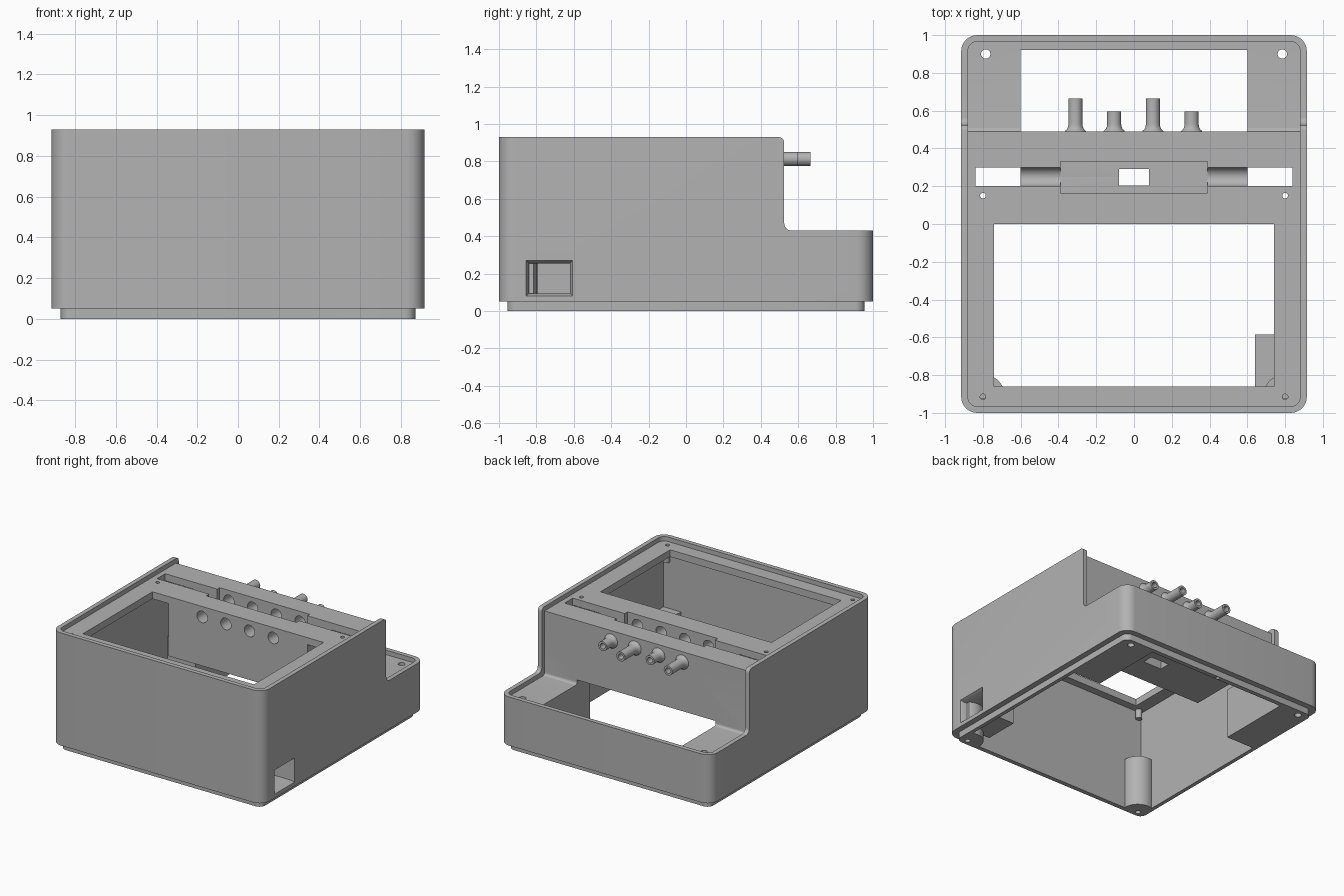
import bpy, bmesh
from math import pi, radians, tan
from mathutils import Vector, Matrix

default = bpy.data.objects.get("Cube")
if default:
    bpy.data.objects.remove(default, do_unlink=True)

grey = bpy.data.materials.new("plain grey")
grey.use_nodes = True
colour = (0.45, 0.45, 0.45, 1)
grey.diffuse_color = colour
grey.node_tree.nodes["Principled BSDF"].inputs["Base Color"].default_value = colour


def finish(bm, name):
    bmesh.ops.recalc_face_normals(bm, faces=bm.faces[:])
    mesh = bpy.data.meshes.new(name)
    bm.to_mesh(mesh)
    bm.free()
    mesh.materials.append(grey)
    obj = bpy.data.objects.new(name, mesh)
    bpy.context.collection.objects.link(obj)
    return obj


def rounded(corners, steps=8):
    """Polygon of (a, b, radius) corners with each corner filleted."""
    out = []
    for i, (a, b, r) in enumerate(corners):
        p = Vector((a, b))
        if not r:
            out.append(p)
            continue
        u = (Vector(corners[i - 1][:2]) - p).normalized()
        v = (Vector(corners[(i + 1) % len(corners)][:2]) - p).normalized()
        d = r / tan(u.angle(v) / 2)
        centre = p + (u + v).normalized() * (r * r + d * d) ** 0.5
        s, e = p + u * d - centre, p + v * d - centre
        sweep = e.angle_signed(s)
        for k in range(steps + 1):
            out.append(centre + Matrix.Rotation(sweep * k / steps, 2) @ s)
    return out


def prism(name, points, axis, lo, hi):
    """Extrude a (y, z) outline along x or an (x, y) outline along z."""
    bm = bmesh.new()
    place = (lambda p, t: (t, p[0], p[1])) if axis == "x" else (lambda p, t: (p[0], p[1], t))
    face = bm.faces.new([bm.verts.new(place(p, lo)) for p in points])
    top = bmesh.ops.extrude_face_region(bm, geom=[face])["geom"]
    shift = Vector(place((0, 0), hi - lo))
    bmesh.ops.translate(bm, vec=shift, verts=[g for g in top if isinstance(g, bmesh.types.BMVert)])
    return finish(bm, name)


def rect(x0, x1, y0, y1, r=0):
    return rounded([(x0, y0, r), (x1, y0, r), (x1, y1, r), (x0, y1, r)])


def box(name, x0, x1, y0, y1, z0, z1):
    return prism(name, rect(x0, x1, y0, y1), "z", z0, z1)


def rod(name, r, start, end, sides=32):
    bm = bmesh.new()
    a, b = Vector(start), Vector(end)
    turn = (b - a).to_track_quat("Z", "Y").to_matrix().to_4x4()
    bmesh.ops.create_cone(bm, cap_ends=True, segments=sides, radius1=r, radius2=r,
                          depth=(b - a).length, matrix=Matrix.Translation((a + b) / 2) @ turn)
    return finish(bm, name)


def combine(obj, tool, operation="DIFFERENCE"):
    mod = obj.modifiers.new("bool", "BOOLEAN")
    mod.operation, mod.solver, mod.object = operation, "EXACT", tool
    bpy.context.view_layer.objects.active = obj
    bpy.ops.object.modifier_apply(modifier=mod.name)
    bpy.data.objects.remove(tool, do_unlink=True)


# Stepped outer case with rounded vertical corners
side = rounded([(-1.1, 0.05, 0), (1.1, 0.05, 0), (1.1, 0.43, 0), (0.525, 0.43, 0.04),
                (0.525, 0.93, 0.03), (-1.1, 0.93, 0)])
case = prism("case", side, "x", -1, 1)
combine(case, prism("plan", rect(-0.915, 0.915, -1, 1, 0.085), "z", -0.1, 1.2), "INTERSECT")

# Inset lip under the case
combine(case, prism("lip", rect(-0.87, 0.87, -0.955, 0.955, 0.05), "z", 0, 0.1), "UNION")

# Recess that leaves a raised rim along the stepped top
step = rounded([(-1.1, 0.895, 0), (0.49, 0.895, 0), (0.49, 0.395, 0.02), (1.1, 0.395, 0),
                (1.1, 1.2, 0), (-1.1, 1.2, 0)])
recess = prism("recess", step, "x", -1, 1)
combine(recess, prism("recess_plan", rect(-0.88, 0.88, -0.965, 0.965, 0.05), "z", 0, 1.3), "INTERSECT")
combine(case, recess)

# Hollow interior, display window, and rear opening
hollows = [(-0.84, 0.84, -0.92, 0, -0.1, 0.84),
           (-0.74, 0.74, -0.86, 0, 0.5, 1),
           (-0.6, 0.6, -0.1, 0.92, -0.1, 0.43),
           (-0.6, 0.6, 0.49, 0.92, 0.3, 0.6)]
for s in (-1, 1):
    x0, x1 = sorted((s * 0.6, s * 0.84))
    hollows += [(x0, x1, -0.1, 0.33, -0.1, 0.84), (x0, x1, -0.1, 0.41, 0.395, 0.84)]

# Top pocket with its through window, and the long slots beside it
hollows += [(-0.39, 0.39, 0.165, 0.33, 0.72, 1),
            (-0.08, 0.08, 0.205, 0.29, 0.3, 1),
            (-0.84, 0.84, 0.2, 0.3, 0.77, 1)]
for h in hollows:
    combine(case, box("hollow", *h))
combine(case, rod("trough", 0.05, (-0.7, 0.25, 0.77), (0.7, 0.25, 0.77)))

# Rounded square hole in the rear panel
port = prism("rear_port", rect(0.725, 0.835, 0.615, 0.785, 0.03), "z", 0.3, 0.6)
port.data.transform(Matrix(((1, 0, 0, 0), (0, 0, 1, 0), (0, 1, 0, 0), (0, 0, 0, 1))))
combine(case, port)

# Side duct with a flared mouth
combine(case, box("duct", 0.64, 0.86, -0.86, -0.585, 0.06, 0.29), "UNION")
combine(case, box("tunnel", 0.6, 1, -0.84, -0.62, 0.095, 0.255))
flare = box("flare", 0.89, 0.925, -0.84, -0.62, 0.095, 0.255)
for v in flare.data.vertices:
    if v.co.x > 0.9:
        v.co.y += 0.02 if v.co.y > -0.73 else -0.02
        v.co.z += 0.02 if v.co.z > 0.17 else -0.02
combine(case, flare)

# Screw holes
for s in (-1, 1):
    for r, y, z0, z1 in ((0.025, 0.9, -0.1, 0.6), (0.015, 0.15, 0.7, 1), (0.015, -0.915, 0.8, 1)):
        x = 0.785 if y > 0.5 else 0.8
        combine(case, rod("screw_hole", r, (s * x, y, z0), (s * x, y, z1), 20))
combine(case, rod("rear_screw_hole", 0.015, (0, 0.937, -0.1), (0, 0.937, 0.2), 16))

# Shaft bores and flared tubes on the rear panel
tubes = []
for i, length in enumerate((0.665, 0.595, 0.665, 0.595)):
    x = -0.31 + 0.205 * i
    combine(case, rod("bore", 0.045, (x, -0.1, 0.813), (x, 0.45, 0.813)))
    combine(case, rod("bore_tip", 0.021, (x, 0.4, 0.813), (x, 0.55, 0.813)))
    bm = bmesh.new()
    outline = [(0.021, 0.48), (0.058, 0.48), (0.055, 0.493), (0.045, 0.502), (0.039, 0.515),
               (0.037, 0.53), (0.037, length), (0.021, length)]
    verts = [bm.verts.new((x + r, y, 0.813)) for r, y in outline]
    edges = [bm.edges.new((verts[k - 1], verts[k])) for k in range(len(verts))]
    bmesh.ops.spin(bm, geom=verts + edges, cent=(x, 0, 0.813), axis=(0, 1, 0),
                   angle=2 * pi, steps=32, use_merge=True)
    bmesh.ops.remove_doubles(bm, verts=bm.verts[:], dist=0.0001)
    tubes.append(finish(bm, "shaft_tube_" + str(i + 1)))

# Front corner screw posts and the small bosses under the top plate
posts = []
for s, label in ((-1, "right"), (1, "left")):
    post = rod(label + "_post", 0.115, (s * 0.8, -0.91, 0), (s * 0.8, -0.91, 0.4), 40)
    combine(post, prism("post_limit", rect(-0.866, 0.866, -0.951, 0.9, 0.05), "z", -0.1, 0.6), "INTERSECT")
    combine(post, rod("post_hole", 0.02, (s * 0.8, -0.91, -0.1), (s * 0.8, -0.91, 0.3), 20))
    combine(case, rod("case_hole", 0.02, (s * 0.8, -0.91, -0.1), (s * 0.8, -0.91, 0.3), 20))
    posts.append(post)
    posts.append(rod(label + "_boss", 0.025, (s * 0.8, -0.9, 0.77), (s * 0.8, -0.9, 0.86), 20))

# Smooth curved faces, keep edges crisp
bpy.ops.object.select_all(action="DESELECT")
for obj in [case] + tubes + posts:
    obj.select_set(True)
bpy.context.view_layer.objects.active = case
bpy.ops.object.shade_smooth_by_angle(angle=radians(30))
